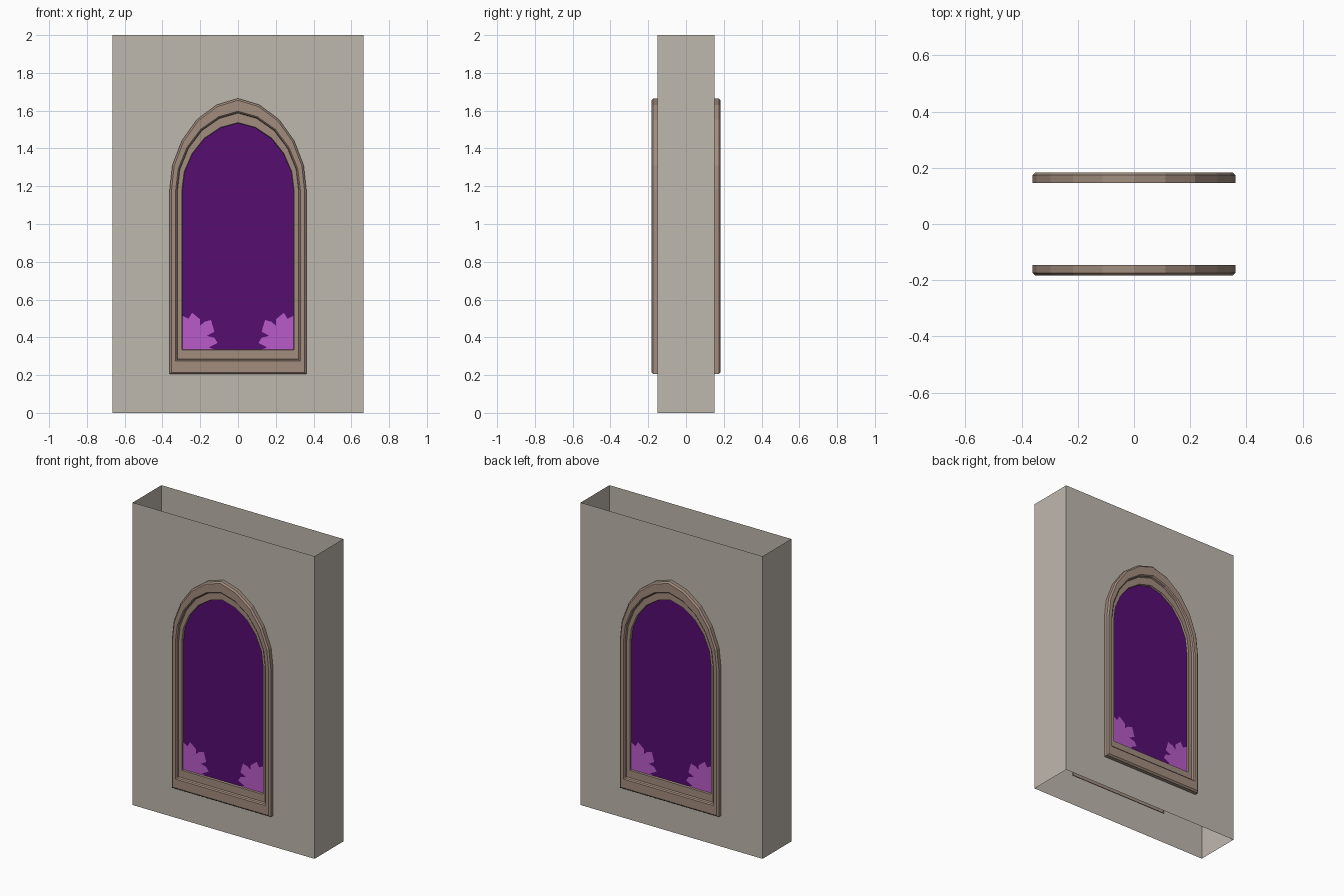
import bpy, bmesh, math
from mathutils import Vector, Matrix

if "Cube" in bpy.data.objects:
    bpy.data.objects.remove(bpy.data.objects["Cube"])


def mat(name, rgb):
    m = bpy.data.materials.new(name)
    m.diffuse_color = (*rgb, 1)
    m.use_nodes = True
    m.node_tree.nodes["Principled BSDF"].inputs["Base Color"].default_value = m.diffuse_color
    return m


STONE = mat("pale stone", (0.52, 0.48, 0.42))
TRIM = mat("brown stone trim", (0.36, 0.265, 0.21))
GLASS = mat("deep purple glass", (0.095, 0.004, 0.165))
PETAL = mat("pink petals", (0.48, 0.105, 0.58))

W, D, H = 0.665, 0.15, 2.0
SPRING = 1.18
ARCH = [(1, 0), (0.96, 0.27), (0.82, 0.54), (0.6, 0.77), (0.31, 0.93)]


def outline(w, bottom, apex, depth):
    """Pointed arch outline, counter-clockwise seen from the front."""
    h = apex - SPRING
    right = [(w * fx, SPRING + h * fz) for fx, fz in ARCH]
    pts = [(-w, bottom), (w, bottom)] + right + [(0, apex)]
    pts += [(-x, z) for x, z in reversed(right)]
    return [Vector((x, -depth, z)) for x, z in pts]


def finish(bm, name, material, turn):
    bm.transform(Matrix.Rotation(turn, 4, 'Z'))
    me = bpy.data.meshes.new(name)
    bm.to_mesh(me)
    bm.free()
    me.materials.append(material)
    ob = bpy.data.objects.new(name, me)
    bpy.context.collection.objects.link(ob)
    return ob


def plate(name, loops, material, turn):
    """Flat front-facing sheets from polygon loops."""
    bm = bmesh.new()
    for loop in loops:
        bm.faces.new([bm.verts.new(p) for p in loop])
    for f in bm.faces:
        f.normal_update()
        if f.normal.y > 0:
            f.normal_flip()
    return finish(bm, name, material, turn)


def wall_sheet(name, turn):
    """Wall face with an arched opening."""
    bm = bmesh.new()
    rect = [Vector((x, -D, z)) for x, z in ((-W, 0), (W, 0), (W, H), (-W, H))]
    edges = []
    for loop in (rect, outline(0.355, 0.21, 1.66, D)):
        vs = [bm.verts.new(p) for p in loop]
        edges += [bm.edges.new((vs[i], vs[(i + 1) % len(vs)])) for i in range(len(vs))]
    bmesh.ops.triangle_fill(bm, edges=edges, use_beauty=True, normal=(0, -1, 0))
    for f in bm.faces:
        f.normal_update()
        if f.normal.y > 0:
            f.normal_flip()
    return finish(bm, name, STONE, turn)


def frame(name, turn):
    """Stepped, chamfered moulding lofted from outside to inside."""
    rings = [outline(*r) for r in (
        (0.362, 0.205, 1.665, 0.146), (0.362, 0.205, 1.665, 0.174),
        (0.352, 0.215, 1.655, 0.183), (0.330, 0.274, 1.597, 0.183),
        (0.323, 0.281, 1.590, 0.177), (0.320, 0.284, 1.587, 0.163),
        (0.297, 0.333, 1.537, 0.163), (0.294, 0.336, 1.534, 0.149))]
    bm = bmesh.new()
    vr = [[bm.verts.new(p) for p in r] for r in rings]
    n = len(vr[0])
    for a, b in zip(vr, vr[1:]):
        for i in range(n):
            j = (i + 1) % n
            bm.faces.new((a[i], a[j], b[j], b[i]))
    return finish(bm, name, TRIM, turn)


# Petal cluster in the lower left corner of the glass
CLUSTER = [(-0.294, 0.336), (-0.125, 0.336), (-0.155, 0.347), (-0.108, 0.37),
           (-0.125, 0.398), (-0.165, 0.408), (-0.125, 0.43), (-0.143, 0.492),
           (-0.178, 0.482), (-0.2, 0.462), (-0.2, 0.495), (-0.243, 0.53),
           (-0.262, 0.498), (-0.294, 0.515)]

# Each long side, front and back
for side, turn in (("front", 0), ("back", math.pi)):
    wall_sheet(side + "_wall", turn)
    frame(side + "_window_frame", turn)
    plate(side + "_glass", [outline(0.295, 0.335, 1.535, 0.15)], GLASS, turn)
    petals = [[Vector((s * x, -0.153, z)) for x, z in CLUSTER] for s in (1, -1)]
    plate(side + "_petals", petals, PETAL, turn)

# Narrow end walls (top and bottom stay open)
for side, turn in (("right", math.pi / 2), ("left", -math.pi / 2)):
    end = [Vector((x, -W, z)) for x, z in ((-D, 0), (D, 0), (D, H), (-D, H))]
    plate(side + "_end_wall", [end], STONE, turn)
